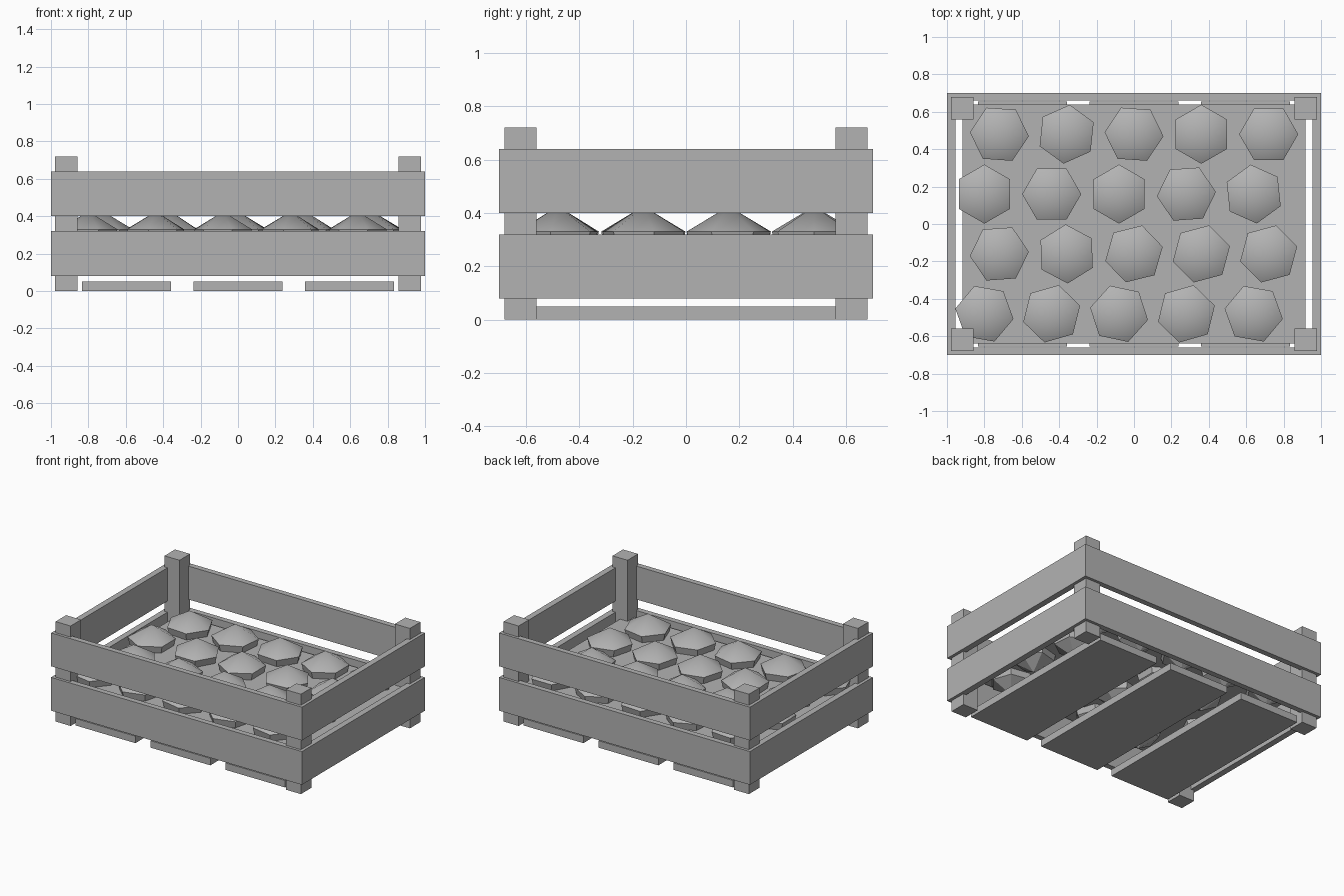
import bpy
import bmesh
from math import radians, cos, sin, pi

cube = bpy.data.objects.get("Cube")
if cube:
    bpy.data.objects.remove(cube, do_unlink=True)

# One plain grey for everything
grey = bpy.data.materials.new("plain_grey")
grey.use_nodes = True
colour = (0.45, 0.45, 0.45, 1)
grey.diffuse_color = colour
grey.node_tree.nodes["Principled BSDF"].inputs["Base Color"].default_value = colour


def add_object(name, bm):
    mesh = bpy.data.meshes.new(name)
    bm.to_mesh(mesh)
    bm.free()
    mesh.materials.append(grey)
    obj = bpy.data.objects.new(name, mesh)
    bpy.context.collection.objects.link(obj)
    return obj


def box(name, low, high):
    bm = bmesh.new()
    bmesh.ops.create_cube(bm, size=1)
    for v in bm.verts:
        v.co = [a + (c + 0.5) * (b - a) for a, b, c in zip(low, high, v.co)]
    return add_object(name, bm)


def mound(name, x, y, turn):
    # Six-sided pointed lump: base, wide rim, apex
    bm = bmesh.new()
    rings = []
    for radius, z in ((0.135, 0.24), (0.158, 0.33)):
        rings.append([bm.verts.new((x + radius * cos(turn + i * pi / 3),
                                    y + radius * sin(turn + i * pi / 3), z))
                      for i in range(6)])
    apex = bm.verts.new((x, y, 0.425))
    tip = bm.verts.new((x, y, 0.16))
    base, rim = rings
    for i in range(6):
        j = (i + 1) % 6
        bm.faces.new((base[i], base[j], rim[j], rim[i]))
        bm.faces.new((rim[i], rim[j], apex)).smooth = True
        bm.faces.new((base[j], base[i], tip))
    # Keep the rim and the sides crisp
    for e in bm.edges:
        e.smooth = apex in e.verts
    return add_object(name, bm)


# Corner posts
for sx, side in ((1, "left"), (-1, "right")):
    for sy, end in ((-1, "front"), (1, "back")):
        cx, cy = sx * 0.918, sy * 0.62
        box(f"{end}_{side}_post", (cx - 0.06, cy - 0.06, 0), (cx + 0.06, cy + 0.06, 0.72))

# Wall boards, two high on every side
for level, z in (("lower", 0.08), ("upper", 0.4)):
    for s, end in ((-1, "front"), (1, "back")):
        box(f"{level}_{end}_board", (-1, s * 0.68 - 0.02, z), (1, s * 0.68 + 0.02, z + 0.24))
    for s, side in ((1, "left"), (-1, "right")):
        box(f"{level}_{side}_board", (s * 0.977 - 0.022, -0.66, z),
            (s * 0.977 + 0.022, 0.66, z + 0.24))

# Floor slats
for i in (-1, 0, 1):
    c = i * 0.597
    box(f"floor_slat_{i + 2}", (c - 0.238, -0.655, 0), (c + 0.238, 0.655, 0.05))

# Sheet the contents sit in
bm = bmesh.new()
bmesh.ops.create_grid(bm, x_segments=1, y_segments=1, size=1)
for v in bm.verts:
    v.co = (v.co.x * 0.918, v.co.y * 0.64, 0.28)
add_object("filling_sheet", bm)

# Staggered rows of contents, with the turn of each in degrees
turns = ((-4, 24, -4, 30, 0), (30, 0, 30, 4, 36), (4, 32, 14, 15, 15), (-10, 16, -12, 16, -10))
for r, row in enumerate(turns):
    for k, turn in enumerate(row):
        x = -0.72 + 0.36 * k - 0.08 * (r % 2)
        mound(f"contents_{r + 1}_{k + 1}", x, 0.48 - 0.32 * r, radians(turn))
